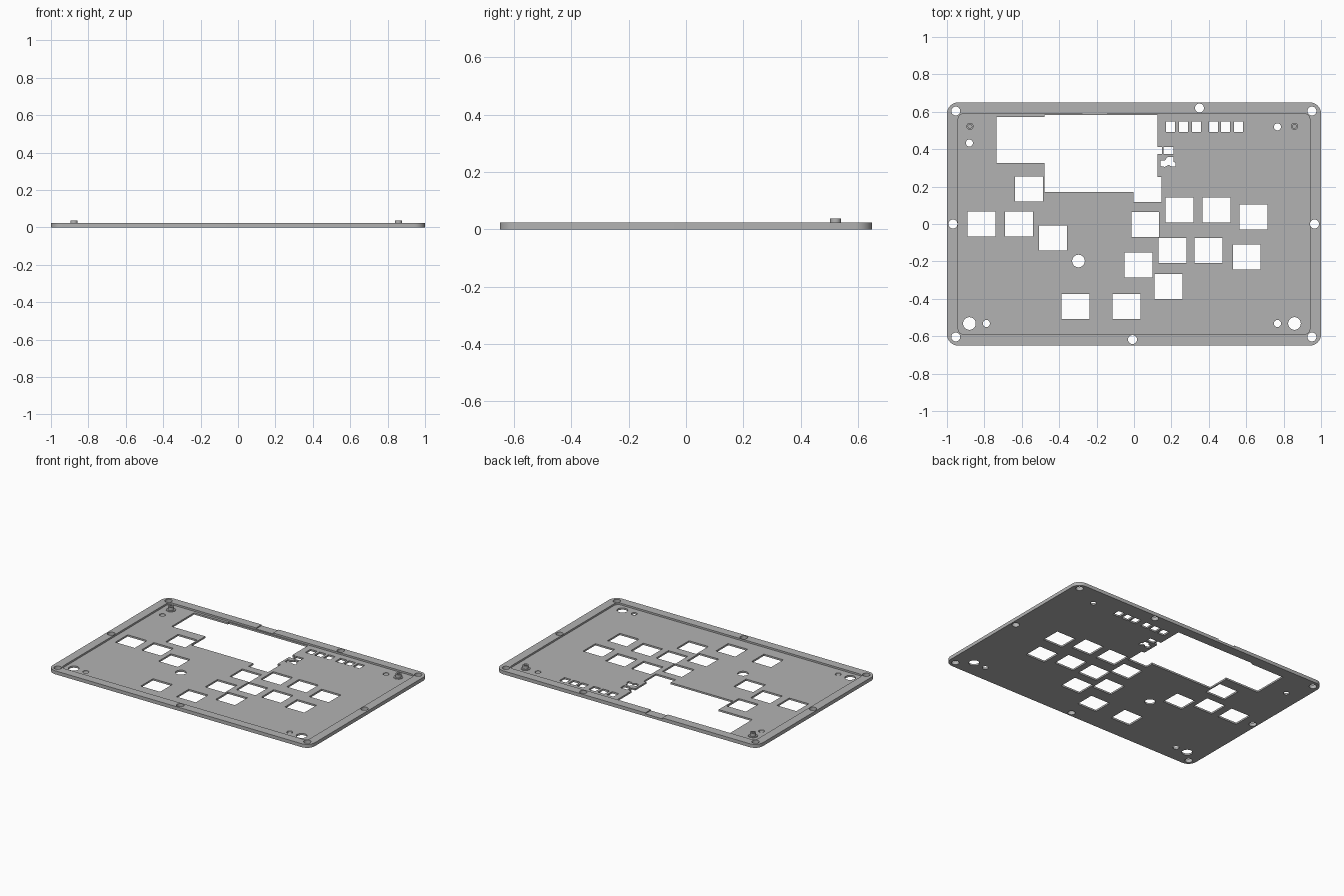
import bpy, bmesh
from math import cos, sin, pi, radians

if "Cube" in bpy.data.objects:
    bpy.data.objects.remove(bpy.data.objects["Cube"])

TOP, FLOOR = 0.024, 0.012
grey = bpy.data.materials.new("plain grey")
grey.use_nodes = True
grey.diffuse_color = (0.45, 0.45, 0.45, 1)
grey.node_tree.nodes["Principled BSDF"].inputs["Base Color"].default_value = (0.45, 0.45, 0.45, 1)


def circle(x, y, r, n=24):
    return [(x + r * cos(2 * pi * i / n), y + r * sin(2 * pi * i / n)) for i in range(n)]


def box(x, y, w, h):
    return [(x - w / 2, y - h / 2), (x + w / 2, y - h / 2),
            (x + w / 2, y + h / 2), (x - w / 2, y + h / 2)]


def rounded(w, h, r, n=8):
    pts = []
    for k, (sx, sy) in enumerate([(1, 1), (-1, 1), (-1, -1), (1, -1)]):
        for i in range(n + 1):
            a = pi / 2 * (k + i / n)
            pts.append((sx * (w / 2 - r) + r * cos(a), sy * (h / 2 - r) + r * sin(a)))
    return pts


def prisms(name, outlines, z0, z1):
    """Build closed prisms from outlines, between z0 and z1, as one object."""
    bm = bmesh.new()
    for pts in outlines:
        low = [bm.verts.new((x, y, z0)) for x, y in pts]
        high = [bm.verts.new((x, y, z1)) for x, y in pts]
        bm.faces.new(low[::-1])
        bm.faces.new(high)
        for i in range(len(pts)):
            bm.faces.new((low[i - 1], low[i], high[i], high[i - 1]))
    bm.normal_update()
    mesh = bpy.data.meshes.new(name)
    bm.to_mesh(mesh)
    bm.free()
    mesh.materials.append(grey)
    obj = bpy.data.objects.new(name, mesh)
    bpy.context.collection.objects.link(obj)
    return obj


def activate(obj):
    bpy.ops.object.select_all(action="DESELECT")
    obj.select_set(True)
    bpy.context.view_layer.objects.active = obj


def cut(obj, outlines, z0, z1):
    cutter = prisms("cutter", outlines, z0, z1)
    cutter.hide_render = True
    mod = obj.modifiers.new("cut", "BOOLEAN")
    mod.operation, mod.solver, mod.object = "DIFFERENCE", "EXACT", cutter
    mod.use_self = True
    activate(obj)
    bpy.ops.object.modifier_apply(modifier=mod.name)
    bpy.data.objects.remove(cutter)


def smooth(obj):
    activate(obj)
    bpy.ops.object.shade_smooth_by_angle(angle=radians(30))


# Plate with a shallow tray and a cable notch in the back rim
plate = prisms("plate", [rounded(2, 1.3, 0.06)], 0, TOP)
cut(plate, [rounded(1.88, 1.18, 0.03)], FLOOR, 0.1)
cut(plate, [box(-0.21, 0.63, 0.13, 0.1)], 0.017, 0.1)

# Display opening, with a stepped outline (counterclockwise)
holes = [[(-0.735, 0.572), (-0.735, 0.326), (-0.478, 0.326), (-0.478, 0.171),
          (-0.003, 0.171), (-0.003, 0.118), (0.147, 0.118), (0.147, 0.251),
          (0.126, 0.251), (0.126, 0.374), (0.15, 0.374), (0.15, 0.412),
          (0.126, 0.412), (0.126, 0.583), (-0.478, 0.583), (-0.478, 0.572)]]

# Key openings
keys = [(-0.815, 0), (-0.615, 0), (-0.433, -0.075), (-0.561, 0.187),
        (0.061, -0.003), (0.243, 0.075), (0.441, 0.075), (0.639, 0.037),
        (0.024, -0.219), (0.206, -0.141), (0.398, -0.141), (0.602, -0.176),
        (0.184, -0.334), (-0.313, -0.441), (-0.04, -0.441)]
holes += [box(x, y, 0.148, 0.134) for x, y in keys]

# Small button row and connector openings
holes += [box(x, 0.519, 0.05, 0.056) for x in (0.195, 0.265, 0.334, 0.425, 0.489, 0.559)]
holes.append(box(0.185, 0.393, 0.052, 0.038))
holes.append([(0.142, 0.31), (0.165, 0.305), (0.185, 0.316), (0.2, 0.308), (0.222, 0.308),
              (0.222, 0.328), (0.212, 0.333), (0.21, 0.358), (0.18, 0.358),
              (0.165, 0.34), (0.142, 0.34)])

# Screw holes in the rim, foot holes and locating holes
screws = [(x, y) for x in (-0.953, 0.951) for y in (-0.604, 0.604)]
screws += [(-0.968, 0), (0.965, 0), (0.35, 0.62), (-0.008, -0.618)]
holes += [circle(x, y, 0.024) for x, y in screws]
holes += [circle(x, y, 0.034) for x, y in [(-0.88, -0.532), (0.858, -0.532), (-0.297, -0.198)]]
holes += [circle(x, y, 0.019) for x, y in
          [(-0.789, -0.532), (0.767, -0.532), (-0.88, 0.433), (0.767, 0.519)]]
cut(plate, holes, -0.1, 0.1)
smooth(plate)

# Raised posts with collars near the back corners
for side, x in (("right", -0.877), ("left", 0.858)):
    collar = prisms(side + "_collar", [circle(x, 0.522, 0.031, 8)], FLOOR - 0.004, FLOOR + 0.004)
    post = prisms(side + "_post", [circle(x, 0.522, 0.019)], FLOOR - 0.004, 0.038)
    cut(post, [circle(x, 0.522, 0.01)], FLOOR + 0.006, 0.1)
    smooth(post)
